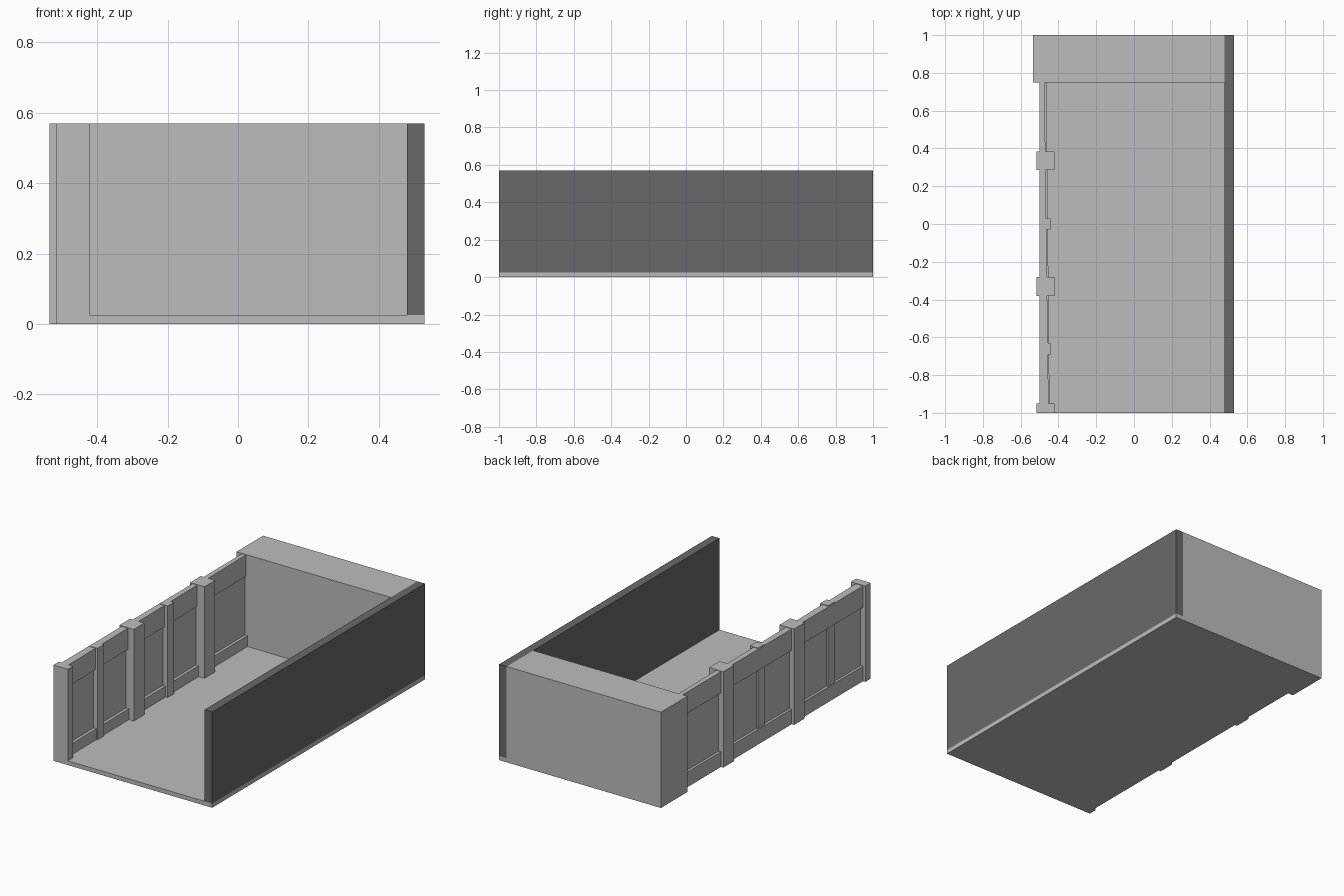
import bpy
import bmesh

cube = bpy.data.objects.get("Cube")
if cube:
    bpy.data.objects.remove(cube, do_unlink=True)


def make_material(name, colour):
    mat = bpy.data.materials.new(name)
    mat.use_nodes = True
    mat.diffuse_color = colour
    mat.node_tree.nodes["Principled BSDF"].inputs["Base Color"].default_value = colour
    return mat


light_grey = make_material("light grey", (0.50, 0.515, 0.507, 1))
dark_grey = make_material("dark grey", (0.141, 0.141, 0.141, 1))


def box(name, x, y, z, mat=light_grey, taper=0.0):
    """Box from (low, high) ranges; taper moves the inner face at the back end."""
    bm = bmesh.new()
    bmesh.ops.create_cube(bm, size=1)
    for v in bm.verts:
        inner, back, top = (c > 0 for c in v.co)
        v.co = (x[inner], y[back], z[top])
        if inner and back:
            v.co.x -= taper
    mesh = bpy.data.meshes.new(name)
    bm.to_mesh(mesh)
    bm.free()
    mesh.materials.append(mat)
    obj = bpy.data.objects.new(name, mesh)
    bpy.context.collection.objects.link(obj)
    return obj


TOP = 0.57
FLOOR = 0.025

# Floor slab, solid back block and plain dark side wall
box("floor", (-0.50, 0.53), (-1, 1), (0, FLOOR))
box("back_block", (-0.535, 0.48), (0.75, 1), (0, TOP))
box("dark_side_wall", (0.48, 0.53), (-1, 1), (FLOOR, TOP), dark_grey)

# Panelled side wall: thin infill with rails above and below
box("wall_panel", (-0.485, -0.465), (-0.98, 0.76), (FLOOR, 0.55), taper=0.015)
box("top_rail", (-0.50, -0.452), (-0.98, 0.76), (0.44, 0.567), taper=0.022)
box("bottom_rail", (-0.50, -0.447), (-0.98, 0.76), (0, 0.09), taper=0.016)

# Main posts
for i, span in enumerate([(-1, -0.95), (-0.38, -0.28), (0.285, 0.385)]):
    box(f"post_{i + 1}", (-0.515, -0.42), span, (0, TOP))

# Slim uprights halfway along the two front bays
for i, y in enumerate([-0.66, 0]):
    box(f"upright_{i + 1}", (-0.495, -0.442), (y - 0.03, y + 0.03), (FLOOR, TOP))
